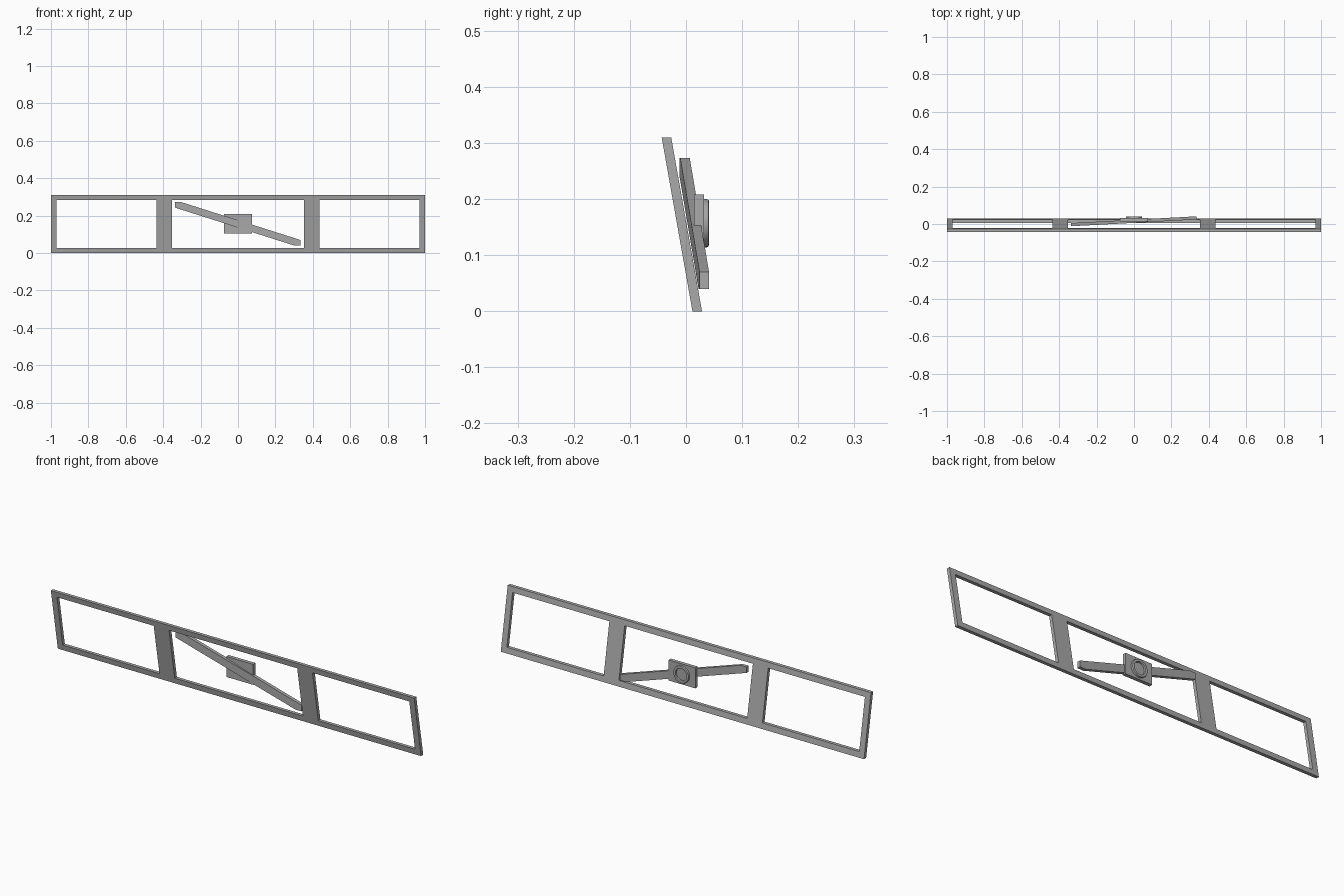
import bpy, bmesh, math

if "Cube" in bpy.data.objects:
    bpy.data.objects.remove(bpy.data.objects["Cube"])

grey = bpy.data.materials.new("plain_grey")
grey.diffuse_color = (0.4, 0.4, 0.4, 1)
grey.use_nodes = True
grey.node_tree.nodes["Principled BSDF"].inputs["Base Color"].default_value = grey.diffuse_color


def finish(bm, name):
    bmesh.ops.recalc_face_normals(bm, faces=bm.faces)
    mesh = bpy.data.meshes.new(name)
    bm.to_mesh(mesh)
    bm.free()
    mesh.materials.append(grey)
    obj = bpy.data.objects.new(name, mesh)
    bpy.context.collection.objects.link(obj)
    return obj


def thicken(bm, depth):
    """Extrude every face towards the back (+y)."""
    ext = bmesh.ops.extrude_face_region(bm, geom=bm.faces[:], use_keep_orig=True)
    verts = [g for g in ext["geom"] if isinstance(g, bmesh.types.BMVert)]
    bmesh.ops.translate(bm, verts=verts, vec=(0, depth, 0))


# Leaning frame: a sheared grid with three window openings left out
xs = [-1, -0.97, -0.437, -0.353, 0.353, 0.437, 0.97, 1]
zs = [0, 0.028, 0.283, 0.31]
bm = bmesh.new()
grid = [[bm.verts.new((x, 0.0115 - 0.177 * z, z)) for z in zs] for x in xs]
for i in range(len(xs) - 1):
    for j in range(len(zs) - 1):
        if j == 1 and i in (1, 3, 5):
            continue
        bm.faces.new((grid[i][j], grid[i + 1][j], grid[i + 1][j + 1], grid[i][j + 1]))
thicken(bm, 0.017)
finish(bm, "window_frame")

# Diagonal bar with square-cut ends, drifting backwards along x
bar = [(-0.337, 0.243), (-0.305, 0.273 - 0.04), (0.302, 0.04), (0.334, 0.04),
       (0.334, 0.07), (-0.305, 0.273), (-0.337, 0.273)]
bar.pop(1)
bm = bmesh.new()
bm.faces.new([bm.verts.new((x, -0.012 + 0.0537 * (x + 0.337), z)) for x, z in bar])
thicken(bm, 0.017)
finish(bm, "diagonal_bar")

# Mounting plate at the middle of the bar
bm = bmesh.new()
bmesh.ops.create_cube(bm, size=1)
bmesh.ops.scale(bm, verts=bm.verts, vec=(0.148, 0.018, 0.102))
bmesh.ops.translate(bm, verts=bm.verts, vec=(0, 0.023, 0.157))
finish(bm, "mounting_plate")

# Round collar on the back of the plate: lathed (radius, y) profile
profile = [(0.043, 0.030), (0.043, 0.037), (0.0415, 0.040), (0.039, 0.041),
           (0.033, 0.041), (0.031, 0.040), (0.030, 0.037), (0.030, 0.030)]
steps = 40
bm = bmesh.new()
rings = []
for k in range(steps):
    a = 2 * math.pi * k / steps
    rings.append([bm.verts.new((r * math.cos(a), y, 0.157 + r * math.sin(a)))
                  for r, y in profile])
n = len(profile)
for k in range(steps):
    p, q = rings[k], rings[(k + 1) % steps]
    for j in range(n):
        bm.faces.new((p[j], q[j], q[(j + 1) % n], p[(j + 1) % n]))
collar = finish(bm, "round_collar")
bpy.context.view_layer.objects.active = collar
collar.select_set(True)
bpy.ops.object.shade_smooth_by_angle(angle=math.radians(35))
